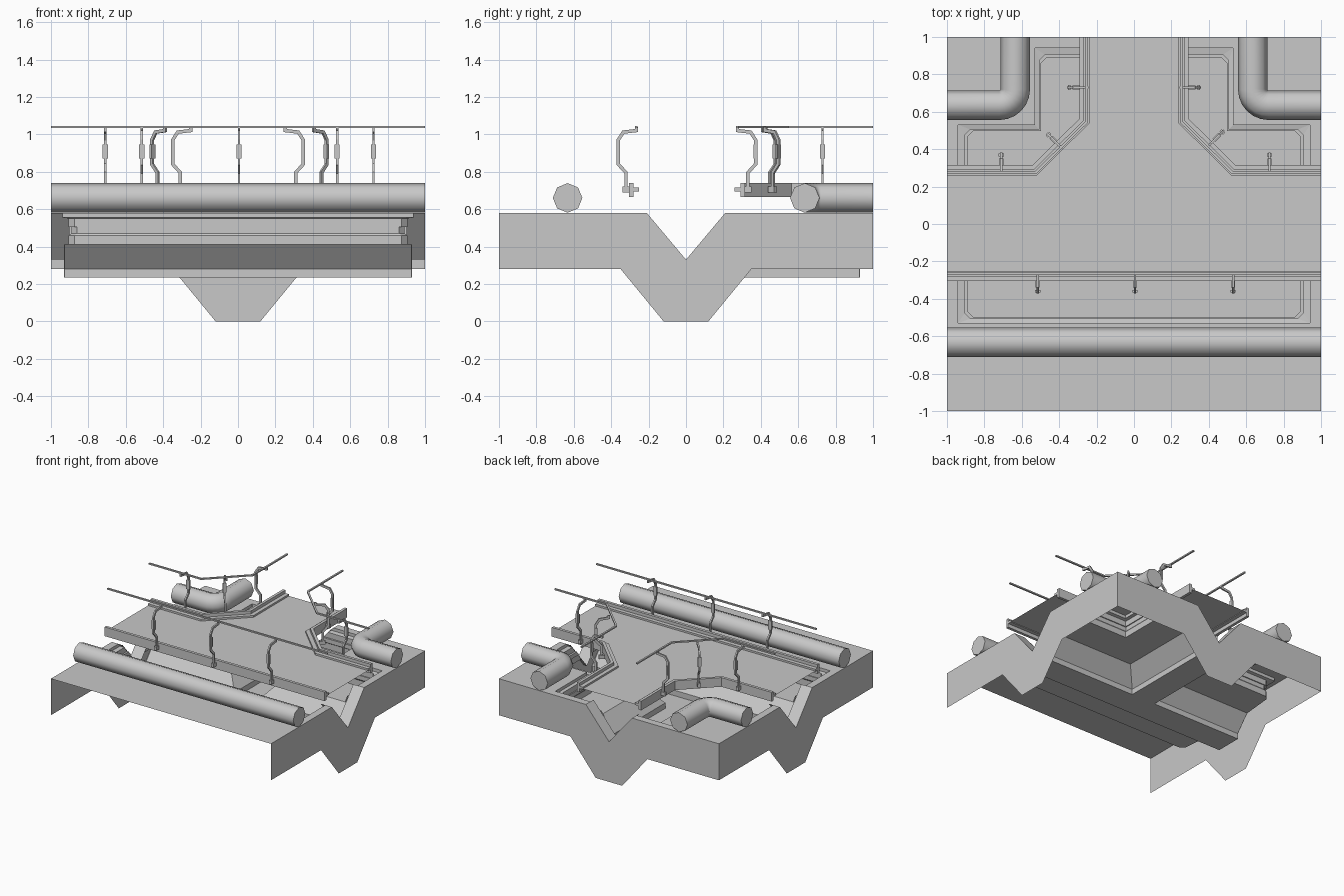
import bpy, bmesh, math
from mathutils import Vector, Matrix

cube = bpy.data.objects.get("Cube")
if cube:
    bpy.data.objects.remove(cube, do_unlink=True)

grey = bpy.data.materials.new("plain grey")
grey.use_nodes = True
grey.diffuse_color = (0.58, 0.58, 0.58, 1)
grey.node_tree.nodes["Principled BSDF"].inputs["Base Color"].default_value = (0.58, 0.58, 0.58, 1)

TOP, NOTCH_Z, NOTCH_W = 0.58, 0.33, 0.21
DECK_Z = 0.70


def finish(bm, name, smooth=False, fix=True):
    if fix:
        bmesh.ops.recalc_face_normals(bm, faces=bm.faces)
    mesh = bpy.data.meshes.new(name)
    bm.to_mesh(mesh)
    bm.free()
    mesh.materials.append(grey)
    ob = bpy.data.objects.new(name, mesh)
    bpy.context.collection.objects.link(ob)
    if smooth:
        bpy.ops.object.select_all(action='DESELECT')
        ob.select_set(True)
        bpy.context.view_layer.objects.active = ob
        bpy.ops.object.shade_smooth_by_angle(angle=math.radians(50))
    return ob


def face(bm, pts):
    return bm.faces.new([bm.verts.new(p) for p in pts])


def bisect(bm, co, no):
    bmesh.ops.bisect_plane(bm, geom=bm.verts[:] + bm.edges[:] + bm.faces[:],
                           plane_co=co, plane_no=no)


def drop_faces(bm, rule):
    gone = [f for f in bm.faces if rule(f.calc_center_median())]
    bmesh.ops.delete(bm, geom=gone, context='FACES')


def loft(bm, rings, caps=False):
    rows = [[bm.verts.new(p) for p in r] for r in rings]
    n = len(rows[0])
    for a, b in zip(rows, rows[1:]):
        for i in range(n):
            j = (i + 1) % n
            bm.faces.new((a[i], a[j], b[j], b[i]))
    if caps:
        bm.faces.new(rows[0])
        bm.faces.new(rows[-1])
    return rows


# Ground surface with a T-shaped opening and three notches to the edges
bm = bmesh.new()
bmesh.ops.create_grid(bm, x_segments=1, y_segments=1, size=1,
                      matrix=Matrix.Translation((0, 0, TOP)))
for d in (0.94, 0.53, NOTCH_W):
    for s in (-d, d):
        bisect(bm, (s, 0, 0), (1, 0, 0))
        bisect(bm, (0, s, 0), (0, 1, 0))


def opening(c):
    x, y = abs(c.x), abs(c.y)
    return ((x < 0.94 and y < 0.53) or (x < 0.53 and 0 < c.y < 0.94)
            or y < NOTCH_W or (x < NOTCH_W and c.y > 0))


drop_faces(bm, opening)
finish(bm, "ground_surface", fix=False)

# End walls with the notch above and the keel below, plus the notch slopes
half = [(0, NOTCH_Z), (NOTCH_W, TOP), (1, TOP), (1, 0.28), (0.35, 0.28), (0.12, 0)]
outline = half + [(-a, z) for a, z in half[:0:-1]]
for name, turn in (("left", 0), ("back", 90), ("right", 180)):
    bm = bmesh.new()
    face(bm, [(1, a, z) for a, z in outline])
    for s in (-1, 1):
        q = [(0.9, 0, NOTCH_Z), (1, 0, NOTCH_Z),
             (1, s * NOTCH_W, TOP), (0.9, s * NOTCH_W, TOP)]
        face(bm, q if s > 0 else q[::-1])
    bmesh.ops.rotate(bm, verts=bm.verts, matrix=Matrix.Rotation(math.radians(turn), 3, 'Z'))
    finish(bm, name + "_end_wall", fix=False)


# Stepped basin: one T loop per level, with chamfered outer corners
def t_loop(e, h, z, c):
    pts = [(-e, -h), (e, -h), (e, h), (h, h), (h, e), (-h, e), (-h, h), (-e, h)]
    out = []
    for i, p in enumerate(pts):
        p = Vector(p)
        if i in (3, 6):
            out.append((p.x, p.y, z))
            continue
        for q in (pts[i - 1], pts[(i + 1) % 8]):
            v = p + (Vector(q) - p).normalized() * c
            out.append((v.x, v.y, z))
    return out


# Rim, grooved wall, flat shelf, then a sloped channel under the deck
bm = bmesh.new()
levels = [(0.94, 0.53, TOP, 0.002), (0.94, 0.53, 0.555, 0.002),
          (0.905, 0.505, 0.55, 0.03), (0.905, 0.505, 0.505, 0.03),
          (0.89, 0.497, 0.505, 0.03), (0.89, 0.497, 0.47, 0.03),
          (0.905, 0.505, 0.46, 0.03), (0.905, 0.505, 0.41, 0.03),
          (0.93, 0.22, 0.41, 0.002), (0.93, 0.11, 0.28, 0.002),
          (0.93, 0.11, 0.235, 0.002)]
rows = loft(bm, [t_loop(*l) for l in levels])
bm.faces.new(rows[-1])
slope = (TOP - NOTCH_Z) / NOTCH_W
for s in (-slope, slope):
    bisect(bm, (0, 0, NOTCH_Z), (0, s, 1))
    bisect(bm, (0, 0, NOTCH_Z), (s, 0, 1))
drop_faces(bm, lambda c: (abs(c.x) > 0.86 and c.z > NOTCH_Z + slope * abs(c.y) + 0.002)
           or (c.y > 0.86 and c.z > NOTCH_Z + slope * abs(c.x) + 0.002))
finish(bm, "stepped_basin")

# Walkway deck
back_left = [Vector(p) for p in ((-0.237, 1), (-0.237, 0.54), (-0.52, 0.26), (-1, 0.26))]
back_right = [Vector((-p.x, p.y)) for p in reversed(back_left)]
front = [Vector((-1, -0.25)), Vector((1, -0.25))]
bm = bmesh.new()
face(bm, [(p.x, p.y, DECK_Z) for p in front + back_right + back_left])
finish(bm, "walkway_deck", fix=False)


# Helpers that follow a deck edge, with the outside on the right of the path
def offset(path, u):
    out = []
    for i, p in enumerate(path):
        ns = []
        for a, b in ((i - 1, i), (i, i + 1)):
            if a >= 0 and b < len(path):
                d = (path[b] - path[a]).normalized()
                ns.append(Vector((d.y, -d.x)))
        n = sum(ns, Vector((0, 0))).normalized()
        out.append(p + n * (u / n.dot(ns[0])))
    return out


def strip(bm, path, u0, u1, z0, z1):
    inner, outer = offset(path, u0), offset(path, u1)
    loft(bm, [[(a.x, a.y, z0), (b.x, b.y, z0), (b.x, b.y, z1), (a.x, a.y, z1)]
              for a, b in zip(inner, outer)], caps=True)


def box(bm, base, out, u, z, size):
    # size is along the edge, outward and up
    side = Vector((-out.y, out.x))
    m = Matrix(((side.x, out.x, 0, base.x + out.x * u),
                (side.y, out.y, 0, base.y + out.y * u),
                (0, 0, 1, z), (0, 0, 0, 1)))
    bmesh.ops.create_cube(bm, size=1, matrix=m @ Matrix.Diagonal((*size, 1)))


POST = [Vector(p) for p in ((0.071, 0.70), (0.071, 0.795), (0.112, 0.84), (0.112, 0.97),
                            (0.085, 1.012), (0.015, 1.02), (0.015, 1.04))]


def post(bm, base, out):
    side = Vector((-out.y, out.x))
    a, b = offset(POST, -0.009), offset(POST, 0.009)

    def at(p, s):
        v = base + out * p.x + side * s
        return (v.x, v.y, p.y)
    loft(bm, [[at(p, -0.006), at(q, -0.006), at(q, 0.006), at(p, 0.006)]
              for p, q in zip(a, b)], caps=True)
    box(bm, base, out, 0.109, 0.908, (0.028, 0.014, 0.075))
    box(bm, base, out, 0.068, 0.705, (0.022, 0.045, 0.03))


d = math.sqrt(0.5)
left_posts = [((-0.71, 0.26), (0, 1)), ((-0.38, 0.40), (-d, d)), ((-0.237, 0.73), (-1, 0))]
right_posts = [((-p[0] + (0.015 if n[1] else 0), p[1] + (0.015 if 0 < n[1] < 1 else 0)),
                (-n[0], n[1])) for p, n in left_posts]
front_posts = [((x, -0.25), (0, -1)) for x in (-0.515, 0.005, 0.53)]
sides = {
    "front": (front, front_posts),
    "back_right": (back_left, left_posts),
    "back_left": (back_right, right_posts),
}
for name, (path, posts) in sides.items():
    bm = bmesh.new()
    strip(bm, path, 0.032, 0.055, 0.665, 0.74)
    strip(bm, path, 0.0, 0.034, 0.695, 0.715)
    finish(bm, name + "_deck_rim")
    bm = bmesh.new()
    strip(bm, path, 0.008, 0.022, 1.034, 1.045)
    finish(bm, name + "_handrail")
    bm = bmesh.new()
    for p, n in posts:
        post(bm, Vector(p), Vector(n))
    finish(bm, name + "_rail_posts")


# Pipes
def pipe(name, path, r=0.079, z=0.66):
    bm = bmesh.new()
    rings = []
    for i, p in enumerate(path):
        t = (path[min(i + 1, len(path) - 1)] - path[max(i - 1, 0)]).normalized()
        n = Vector((t.y, -t.x))
        rings.append([(p.x + n.x * r * math.cos(a), p.y + n.y * r * math.cos(a),
                       z + r * math.sin(a)) for a in (k * math.pi / 4 for k in range(8))])
    loft(bm, rings, caps=True)
    finish(bm, name, smooth=True)


pipe("front_pipe", [Vector((-1, -0.633)), Vector((1, -0.633))])
R = 0.085
for name, s in (("right_bent_pipe", -1), ("left_bent_pipe", 1)):
    bend = [Vector((s * (0.635 + R - R * math.sin(a)), 0.635 + R - R * math.cos(a)))
            for a in (k * math.pi / 12 for k in range(7))]
    pipe(name, [Vector((s, 0.635))] + bend + [Vector((s * 0.635, 1))])
